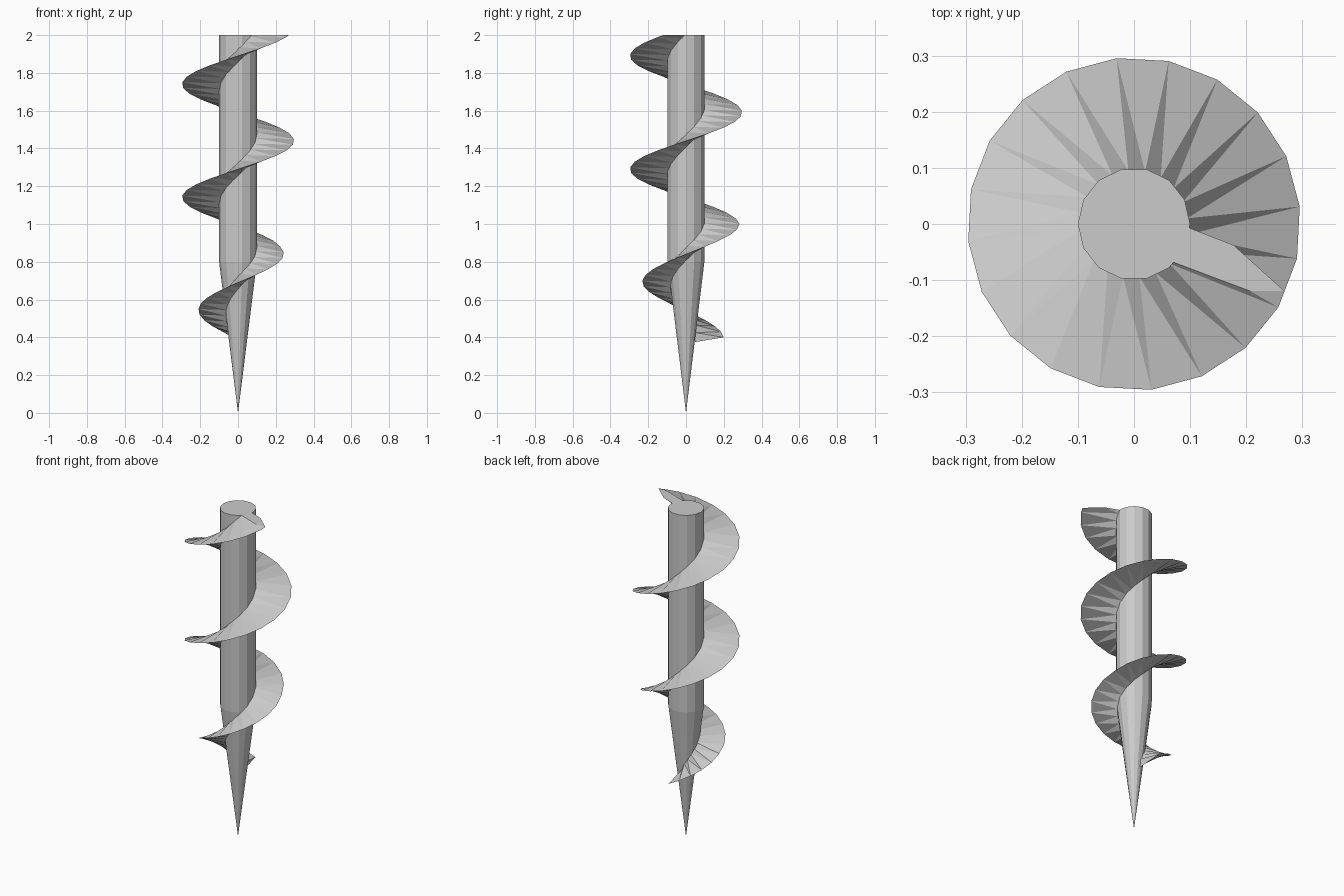
import bpy, bmesh
from math import cos, sin, pi

if "Cube" in bpy.data.objects:
    bpy.data.objects.remove(bpy.data.objects["Cube"])

SHAFT_R, SHOULDER, TOP = 0.1, 0.8, 2.0
PITCH, PHASE_Z = 0.6, 0.84          # the blade points to +x at PHASE_Z
# (height, outer blade radius)
BLADE = [(0.4, 0.2), (0.55, 0.21), (0.69, 0.232), (0.88, 0.245),
         (1.0, 0.285), (1.14, 0.297), (3.0, 0.297)]


def finish(bm, name):
    bmesh.ops.recalc_face_normals(bm, faces=bm.faces)
    mesh = bpy.data.meshes.new(name)
    bm.to_mesh(mesh)
    bm.free()
    obj = bpy.data.objects.new(name, mesh)
    bpy.context.collection.objects.link(obj)
    return obj


def blade_radius(z):
    for (z0, r0), (z1, r1) in zip(BLADE, BLADE[1:]):
        if z <= z1:
            return r0 + (r1 - r0) * (z - z0) / (z1 - z0)


def shaft_radius(z):
    return SHAFT_R * min(1, z / SHOULDER)


# Shaft with a long pointed tip
bm = bmesh.new()
sides = 14
rings = [[bm.verts.new((SHAFT_R * cos(2 * pi * i / sides),
                        SHAFT_R * sin(2 * pi * i / sides), z))
          for i in range(sides)] for z in (SHOULDER, TOP)]
tip = bm.verts.new((0, 0, 0))
for i in range(sides):
    j = (i + 1) % sides
    bm.faces.new((rings[0][i], rings[0][j], rings[1][j], rings[1][i]))
    bm.faces.new((tip, rings[0][j], rings[0][i]))
bm.faces.new(rings[1])
finish(bm, "pointed_shaft")

# Helical blade: thick at the root, sharp at the rim, cut flat at the top
bm = bmesh.new()
per_turn, half = 20, 0.035
sections = []
z = 0.4
while z < TOP + 0.1:
    a = 2 * pi * (z - PHASE_Z) / PITCH
    root, rim = shaft_radius(z) * 0.95, blade_radius(z)
    h = half if sections else 0.025
    sections.append([bm.verts.new((r * cos(a), r * sin(a), z + dz))
                     for r, dz in ((root, h), (rim, 0), (root, -h))])
    z += PITCH / per_turn
for s, t in zip(sections, sections[1:]):
    for k in range(3):
        m = (k + 1) % 3
        bm.faces.new((s[k], s[m], t[m], t[k]))
bm.faces.new(sections[0])
bm.faces.new(sections[-1])
bmesh.ops.triangulate(bm, faces=bm.faces)
cut = bmesh.ops.bisect_plane(bm, geom=bm.verts[:] + bm.edges[:] + bm.faces[:],
                             plane_co=(0, 0, TOP), plane_no=(0, 0, 1),
                             clear_outer=True)
rim_edges = [e for e in cut["geom_cut"] if isinstance(e, bmesh.types.BMEdge)]
bmesh.ops.holes_fill(bm, edges=rim_edges, sides=0)
finish(bm, "spiral_blade")
